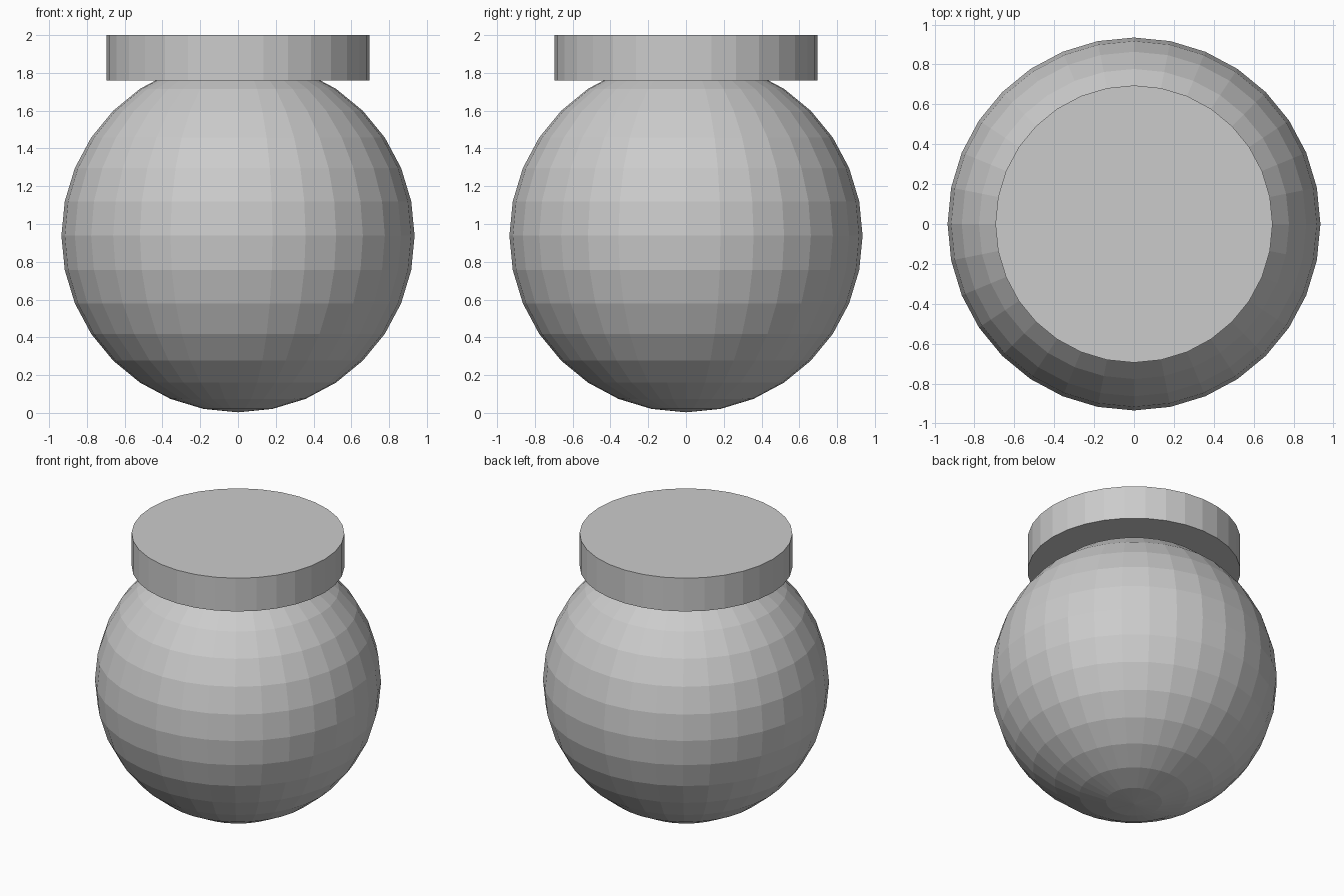
import bpy

if "Cube" in bpy.data.objects:
    bpy.data.objects.remove(bpy.data.objects["Cube"])

# Round jar body: flat-shaded sphere standing on the floor
RADIUS = 0.935
bpy.ops.mesh.primitive_uv_sphere_add(segments=32, ring_count=16, radius=RADIUS,
                                     location=(0, 0, RADIUS + 0.003))
bpy.context.object.name = "jar_body"

# Flat disc lid sunk over the top of the sphere
LID_BOTTOM, LID_TOP = 1.76, 2.0
bpy.ops.mesh.primitive_cylinder_add(vertices=32, radius=0.695,
                                    depth=LID_TOP - LID_BOTTOM,
                                    location=(0, 0, (LID_BOTTOM + LID_TOP) / 2))
bpy.context.object.name = "lid"
